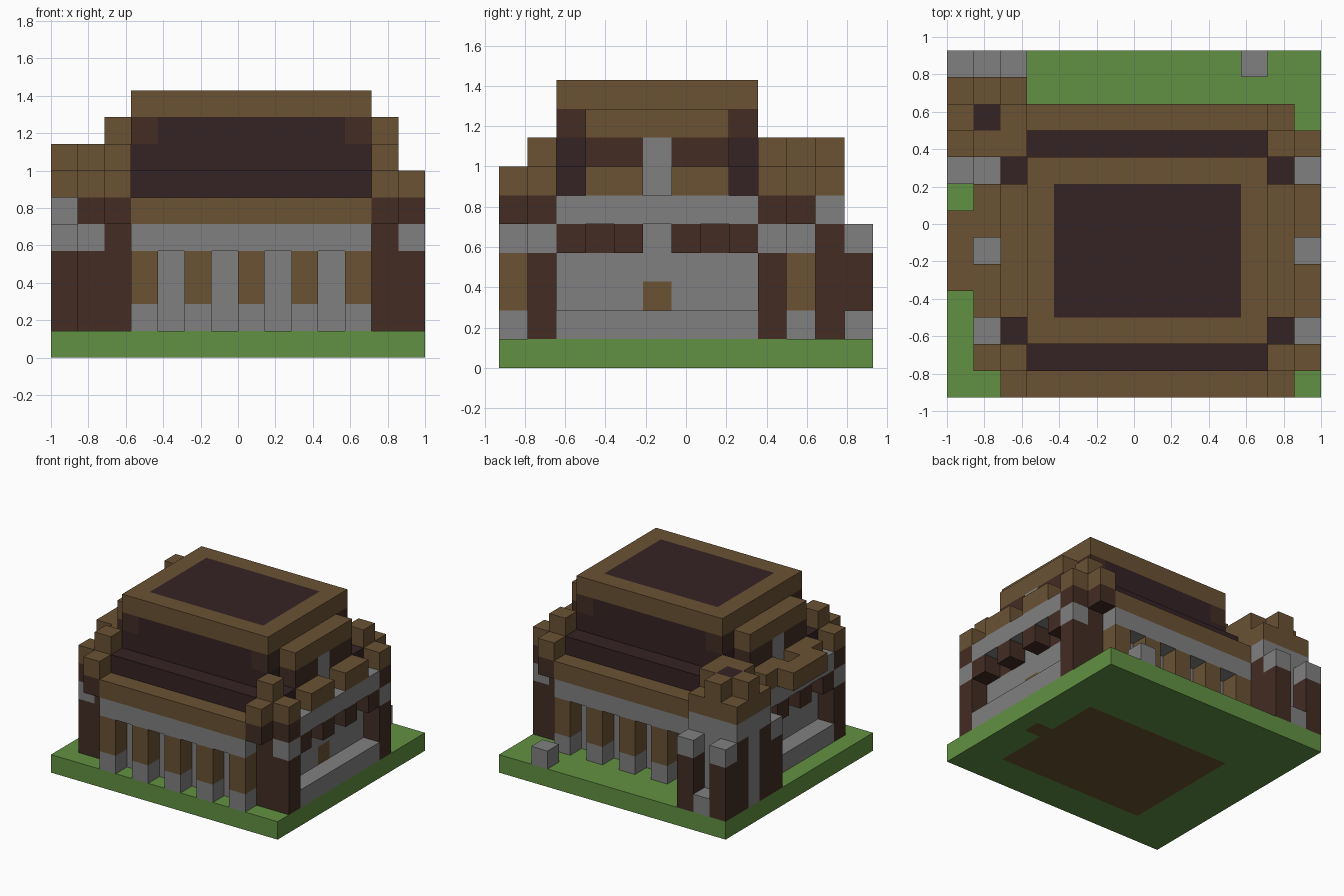
import bpy
import bmesh

if "Cube" in bpy.data.objects:
    bpy.data.objects.remove(bpy.data.objects["Cube"], do_unlink=True)

UNIT = 1 / 7  # edge of one building block


def material(name, rgb):
    m = bpy.data.materials.new(name)
    m.use_nodes = True
    m.diffuse_color = (*rgb, 1)
    bsdf = m.node_tree.nodes["Principled BSDF"]
    bsdf.inputs["Base Color"].default_value = (*rgb, 1)
    bsdf.inputs["Roughness"].default_value = 0.9
    return m


GRASS = material("grass_green", (0.12, 0.283, 0.054))
STONE = material("stone_grey", (0.216, 0.216, 0.216))
WOOD = material("wood_brown", (0.143, 0.085, 0.034))
LOG = material("dark_log_brown", (0.054, 0.025, 0.017))
ROOF = material("dark_roof", (0.036, 0.016, 0.018))


def box(name, mat, xs, ys, zs):
    """Cuboid given by start and end in block units along each axis."""
    bm = bmesh.new()
    bmesh.ops.create_cube(bm, size=1)
    for v in bm.verts:
        cell = [span[1] if c > 0 else span[0] for span, c in zip((xs, ys, zs), v.co)]
        v.co = ((cell[0] - 7) * UNIT, (cell[1] - 6.5) * UNIT, cell[2] * UNIT)
    mesh = bpy.data.meshes.new(name)
    bm.to_mesh(mesh)
    bm.free()
    mesh.materials.append(mat)
    obj = bpy.data.objects.new(name, mesh)
    bpy.context.collection.objects.link(obj)
    return obj


def flip(span, total):
    return (total - span[1], total - span[0])


def sides(name, mat, xs, ys, zs):
    box(name + "_left", mat, xs, ys, zs)
    box(name + "_right", mat, flip(xs, 15), ys, zs)


def ends(name, mat, xs, ys, zs):
    box(name + "_front", mat, xs, ys, zs)
    box(name + "_back", mat, xs, flip(ys, 11), zs)


def column(name, i, j, layers):
    """Stack of coloured blocks on one cell: (material, bottom, top)."""
    for mat, z0, z1 in layers:
        box(name, mat, (i, i + 1), (j, j + 1), (z0, z1))


# Ground with the wooden floor showing underneath
box("grass_base", GRASS, (0, 14), (0, 13), (0.02, 1))
box("grass_under_front", GRASS, (0, 14), (0, 2), (0, 0.02))
box("grass_under_back", GRASS, (0, 14), (9, 13), (0, 0.02))
box("grass_under_right", GRASS, (0, 3), (2, 9), (0, 0.02))
box("grass_under_left", GRASS, (12, 14), (2, 5), (0, 0.02))
box("grass_under_left", GRASS, (12, 14), (6, 9), (0, 0.02))
box("grass_under_door", GRASS, (13, 14), (5, 6), (0, 0.02))
box("floor", WOOD, (3, 12), (2, 9), (0, 0.02))
box("door_sill", WOOD, (12, 13), (5, 6), (0, 0.02))

# Long walls with pillars and beam
ends("long_wall", STONE, (3, 12), (1, 2), (1, 4))
ends("long_beam", STONE, (3, 12), (0, 2), (4, 5))
for i in range(3, 12, 2):
    ends("pillar_foot", STONE, (i, i + 1), (0, 1), (1, 2))
    ends("pillar", WOOD, (i, i + 1), (0, 1), (2, 4))

# Short walls with ledge, brackets and gable
sides("ledge", STONE, (13, 14), (2, 9), (1, 2))
box("wall_right", STONE, (2, 3), (2, 9), (1, 4))
box("wall_left", STONE, (12, 13), (2, 5), (1, 4))
box("wall_left", STONE, (12, 13), (6, 9), (1, 4))
column("doorway", 12, 5, [(STONE, 1, 2), (WOOD, 2, 3), (STONE, 3, 4)])
sides("window_post", STONE, (12, 13), (5, 6), (4, 5))
sides("band", STONE, (12, 14), (2, 9), (5, 6))
sides("gable_post", STONE, (12, 13), (5, 6), (6, 8))
sides("gable_eave", WOOD, (12, 13), (3, 8), (8, 9))
for j in (2, 6):
    sides("window_row", LOG, (12, 13), (j, j + 3), (4, 5))
    for b in (j, j + 2):
        sides("bracket", LOG, (13, 14), (b, b + 1), (4, 5))
for j in (3, 6):
    sides("gable_panel", LOG, (12, 13), (j, j + 2), (6, 8))
    sides("gable_rail", WOOD, (13, 14), (j, j + 2), (6, 7))
for j in (2, 8):
    sides("gable_corner", ROOF, (12, 13), (j, j + 1), (6, 7))

# Stepped roof
box("lower_eave", WOOD, (3, 12), (0, 11), (5, 6))
ends("roof_step", ROOF, (3, 12), (1, 2), (6, 7))
box("roof_body", ROOF, (3, 12), (2, 9), (6, 8))
box("roof_neck", ROOF, (4, 11), (2, 9), (8, 9))
sides("roof_neck_side", ROOF, (11, 12), (3, 8), (8, 9))
for j in (2, 8):
    sides("roof_neck_corner", LOG, (11, 12), (j, j + 1), (8, 9))
box("roof_top", WOOD, (3, 12), (2, 9), (9, 9.97))
ends("roof_rim", WOOD, (3, 12), (2, 3), (9.97, 10))
sides("roof_rim", WOOD, (11, 12), (3, 8), (9.97, 10))
box("roof_panel", ROOF, (4, 11), (3, 8), (9.97, 10))

# Corner posts; each faces outward in x (dx) and y (dy)
for i, j, dx, dy in ((12, 1, 1, -1), (2, 1, -1, -1), (12, 9, 1, 1)):
    column("corner_post", i, j, [(LOG, 1, 6), (WOOD, 6, 8)])
    column("corner_side_post", i + dx, j,
           [(LOG, 1, 4), (STONE, 4, 5), (LOG, 5, 6), (WOOD, 6, 7)])
    column("corner_overhang", i, j + dy, [(LOG, 5, 6), (WOOD, 6, 7)])

# Tower at the back right
column("tower_core", 1, 10, [(ROOF, 1, 8)])
for i, j in ((0, 10), (1, 9), (1, 11), (2, 10)):
    column("tower_wall", i, j, [(STONE, 1, 6), (WOOD, 6, 8)])
for i, j in ((0, 9), (0, 11), (2, 11)):
    column("tower_corner", i, j, [(LOG, 1, 5), (STONE, 5, 6), (WOOD, 6, 7)])
column("tower_inner_corner", 2, 9, [(LOG, 1, 6), (WOOD, 6, 8)])
for i, j in ((0, 8), (0, 12), (2, 12)):
    column("buttress", i, j, [(LOG, 1, 4), (STONE, 4, 5)])
column("tower_step", 1, 12, [(STONE, 1, 2)])

# Awning and loose block
box("awning", WOOD, (0, 1), (4, 7), (6, 7))
column("loose_block", 11, 12, [(STONE, 1, 2)])
